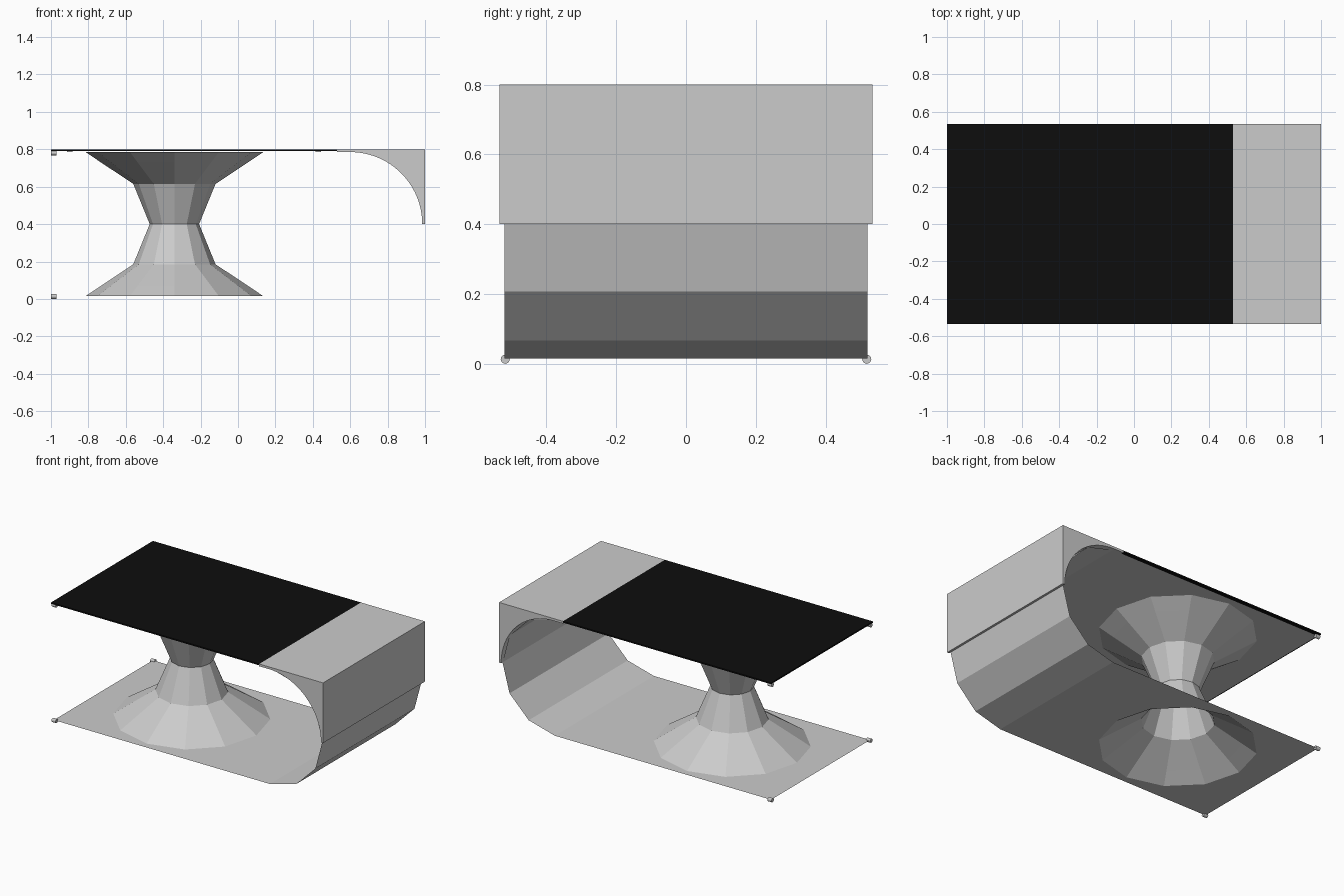
import bpy, bmesh, math
from mathutils import Vector

if "Cube" in bpy.data.objects:
    bpy.data.objects.remove(bpy.data.objects["Cube"])

MID, RAD = 0.40, 0.385          # centre height and radius of the bent end
BEND_X, LEFT_X = 0.60, -0.99    # where the bend starts, open end
HALF = 0.52                     # half depth of the sheet
CX, SIDES = -0.34, 12           # pedestal axis and facets


def finish(name, bm):
    me = bpy.data.meshes.new(name)
    bm.to_mesh(me)
    bm.free()
    ob = bpy.data.objects.new(name, me)
    bpy.context.collection.objects.link(ob)
    return ob


def box(name, x0, x1, y0, y1, z0, z1):
    bm = bmesh.new()
    bmesh.ops.create_cube(bm, size=1)
    for v in bm.verts:
        v.co = Vector(((x0 + x1) / 2 + v.co.x * (x1 - x0),
                       (y0 + y1) / 2 + v.co.y * (y1 - y0),
                       (z0 + z1) / 2 + v.co.z * (z1 - z0)))
    return finish(name, bm)


def ring(bm, r, z):
    return [bm.verts.new((CX + r * math.cos(2 * math.pi * i / SIDES),
                          r * math.sin(2 * math.pi * i / SIDES), z)) for i in range(SIDES)]


def loop_edges(bm, vs):
    return [bm.edges.new((vs[i], vs[(i + 1) % len(vs)])) for i in range(len(vs))]


# Flat leaves of the folded sheet, each with a round opening for the pedestal
for name, z in (("lower_leaf", MID - RAD), ("upper_leaf", MID + RAD)):
    bm = bmesh.new()
    rect = [bm.verts.new((x, y, z)) for x, y in
            ((LEFT_X, -HALF), (BEND_X, -HALF), (BEND_X, HALF), (LEFT_X, HALF))]
    edges = loop_edges(bm, rect) + loop_edges(bm, ring(bm, 0.475, z))
    bmesh.ops.triangle_fill(bm, use_beauty=True, use_dissolve=False,
                            edges=edges, normal=(0, 0, 1))
    finish(name, bm)

# Faceted bend joining the two leaves
bm = bmesh.new()
rows = []
for i in range(7):
    a = math.radians(-90 + 30 * i)
    x, z = BEND_X + RAD * math.cos(a), MID + RAD * math.sin(a)
    rows.append([bm.verts.new((x, y, z)) for y in (-HALF, HALF)])
for a, b in zip(rows, rows[1:]):
    bm.faces.new((a[0], a[1], b[1], b[0]))
finish("bent_end", bm)

# Hollow hourglass pedestal
half = [(0.475, RAD), (0.39, 0.328), (0.22, 0.215)]
profile = [(r, MID - d) for r, d in half] + [(0.132, MID)] + \
          [(r, MID + d) for r, d in reversed(half)]
bm = bmesh.new()
rings = [ring(bm, r, z) for r, z in profile]
for a, b in zip(rings, rings[1:]):
    for i in range(SIDES):
        j = (i + 1) % SIDES
        bm.faces.new((a[i], a[j], b[j], b[i]))
finish("pedestal", bm)

# Square-cornered end block with a rounded underside
pts = [(0.53, 0.80), (0.53, 0.785)]
for i in range(25):
    a = math.radians(90 - 90 * i / 24)
    pts.append((BEND_X + RAD * math.cos(a), MID + RAD * math.sin(a)))
pts += [(1.0, MID), (1.0, 0.80)]
bm = bmesh.new()
face = bm.faces.new([bm.verts.new((x, -0.535, z)) for x, z in pts])
out = bmesh.ops.extrude_face_region(bm, geom=[face])
bmesh.ops.translate(bm, vec=(0, 1.07, 0),
                    verts=[v for v in out["geom"] if isinstance(v, bmesh.types.BMVert)])
bmesh.ops.recalc_face_normals(bm, faces=bm.faces)
block = finish("end_block", bm)
bpy.context.view_layer.objects.active = block
block.select_set(True)
bpy.ops.object.shade_smooth_by_angle(angle=math.radians(30))

# Black top panel
panel = box("top_panel", -1.0, 0.53, -0.535, 0.535, 0.791, 0.80)
black = bpy.data.materials.new("black")
black.diffuse_color = (0.004, 0.004, 0.004, 1)
black.use_nodes = True
black.node_tree.nodes["Principled BSDF"].inputs["Base Color"].default_value = black.diffuse_color
panel.data.materials.append(black)

# Corner pegs and small spacers under the panel
for sy, side in ((-1, "front"), (1, "back")):
    for z, level in ((0.013, "lower"), (0.78, "upper")):
        bpy.ops.mesh.primitive_cylinder_add(vertices=12, radius=0.013, depth=0.03,
                                            location=(-0.985, sy * 0.518, z),
                                            rotation=(0, math.pi / 2, 0))
        bpy.context.object.name = f"{level}_{side}_peg"
    for x, end in ((-0.90, "left"), (0.43, "right")):
        box(f"{end}_{side}_spacer", x - 0.015, x + 0.015,
            sy * 0.49 - 0.015, sy * 0.49 + 0.015, 0.785, 0.791)
